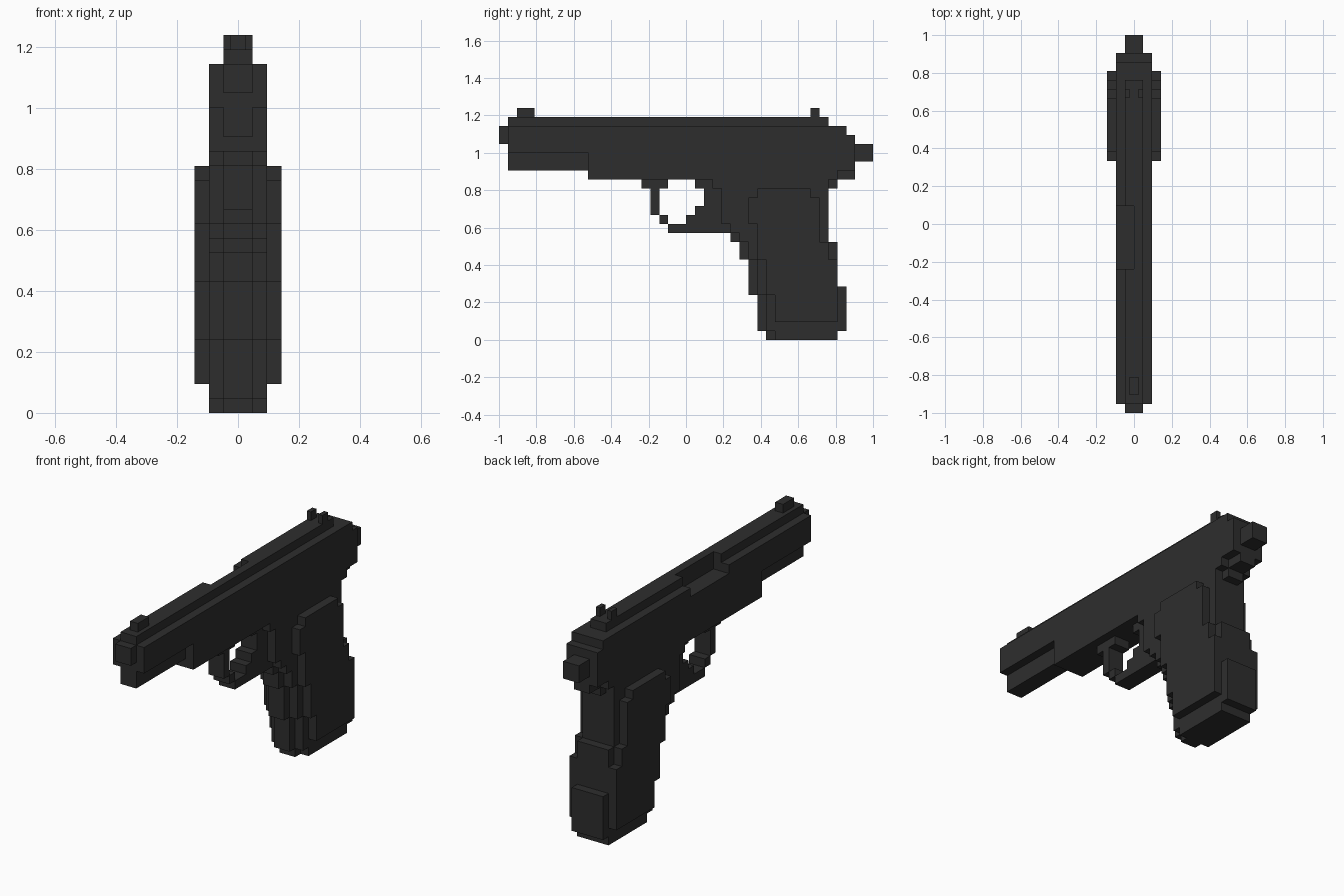
import bpy, bmesh

if "Cube" in bpy.data.objects:
    bpy.data.objects.remove(bpy.data.objects["Cube"])

U = 1 / 21  # one block; the model is 42 blocks long

metal = bpy.data.materials.new("dark gunmetal")
metal.diffuse_color = (0.027, 0.027, 0.027, 1)
metal.use_nodes = True
metal.node_tree.nodes["Principled BSDF"].inputs["Base Color"].default_value = metal.diffuse_color


def profile(name, pts, x0, x1):
    """Extrude a side outline given in blocks (y from the muzzle, z) from x0 to x1."""
    bm = bmesh.new()
    face = bm.faces.new([bm.verts.new((x0 * U, y * U - 1, z * U)) for y, z in pts])
    res = bmesh.ops.extrude_face_region(bm, geom=[face])
    verts = [g for g in res["geom"] if isinstance(g, bmesh.types.BMVert)]
    bmesh.ops.translate(bm, verts=verts, vec=((x1 - x0) * U, 0, 0))
    bmesh.ops.recalc_face_normals(bm, faces=bm.faces)
    mesh = bpy.data.meshes.new(name)
    bm.to_mesh(mesh)
    bm.free()
    mesh.materials.append(metal)
    obj = bpy.data.objects.new(name, mesh)
    bpy.context.collection.objects.link(obj)
    return obj


def box(name, y0, y1, z0, z1, x0, x1):
    return profile(name, [(y0, z0), (y1, z0), (y1, z1), (y0, z1)], x0, x1)


# Slide and top rib
slide = profile("slide", [(1, 21), (10, 21), (10, 19), (40, 19), (40, 23),
                          (39, 23), (39, 24), (1, 24)], -2, 2)
rib = box("top_rib", 1, 37, 24, 25, -1, 1)

# Side port cut into the left half of slide and rib
cutter = box("port_cutter", 16, 23, 23, 26, -3, 0)
cutter.hide_render = True
cutter.hide_viewport = True
for part in (slide, rib):
    mod = part.modifiers.new("port", 'BOOLEAN')
    mod.operation = 'DIFFERENCE'
    mod.solver = 'EXACT'
    mod.object = cutter

# Muzzle, rail under the barrel and hammer
box("muzzle", 0, 1, 22, 24, -1, 1)
box("barrel_underside", 1, 10, 19, 21, -1, 1)
box("hammer", 40, 42, 20, 22, -1, 1)

# Sights
box("front_sight", 2, 4, 25, 26, -0.5, 0.5)
for side, x in (("left", -1), ("right", 0.5)):
    box("rear_sight_" + side, 35, 36, 25, 26, x, x + 0.5)

# Frame and grip body
profile("frame", [(10, 18), (24, 18), (24, 17), (25, 17), (25, 13), (26, 13), (26, 12),
                  (27, 12), (27, 11), (28, 11), (28, 9), (29, 9), (29, 5), (30, 5),
                  (30, 1), (31, 1), (31, 0), (38, 0), (38, 1), (39, 1), (39, 6),
                  (38, 6), (38, 11), (37, 11), (37, 18), (38, 18), (38, 19), (10, 19)], -2, 2)

# Narrow tang behind the grip
profile("tang", [(36, 17), (38, 17), (38, 18), (40, 18), (40, 19), (36, 19)], -1, 1)

# Trigger, guard bottom and front strap of the grip
profile("trigger_and_front_strap",
        [(19, 12), (26, 12), (26, 11), (27, 11), (27, 9), (28, 9), (28, 5), (29, 5),
         (29, 1), (30, 1), (30, 0), (32, 0), (32, 18), (22, 18), (22, 17), (23, 17),
         (23, 15), (22, 15), (22, 14), (21, 14), (21, 13), (19, 13)], -1, 1)

# Front of the trigger guard
box("guard_root", 16, 19, 17, 18, -1, 1)
box("guard_front", 17, 18, 14, 17, -1, 1)
box("guard_corner", 18, 19, 13, 14, -1, 1)

# Grip panels on both sides
panel = [(31, 2), (38, 2), (38, 9), (37, 9), (37, 11), (36, 11), (36, 16), (35, 16), (35, 17),
         (29, 17), (29, 16), (28, 16), (28, 13), (29, 13), (29, 9), (30, 9), (30, 5), (31, 5)]
for side, x in (("left", -3), ("right", 2)):
    profile("grip_panel_" + side, panel, x, x + 1)
